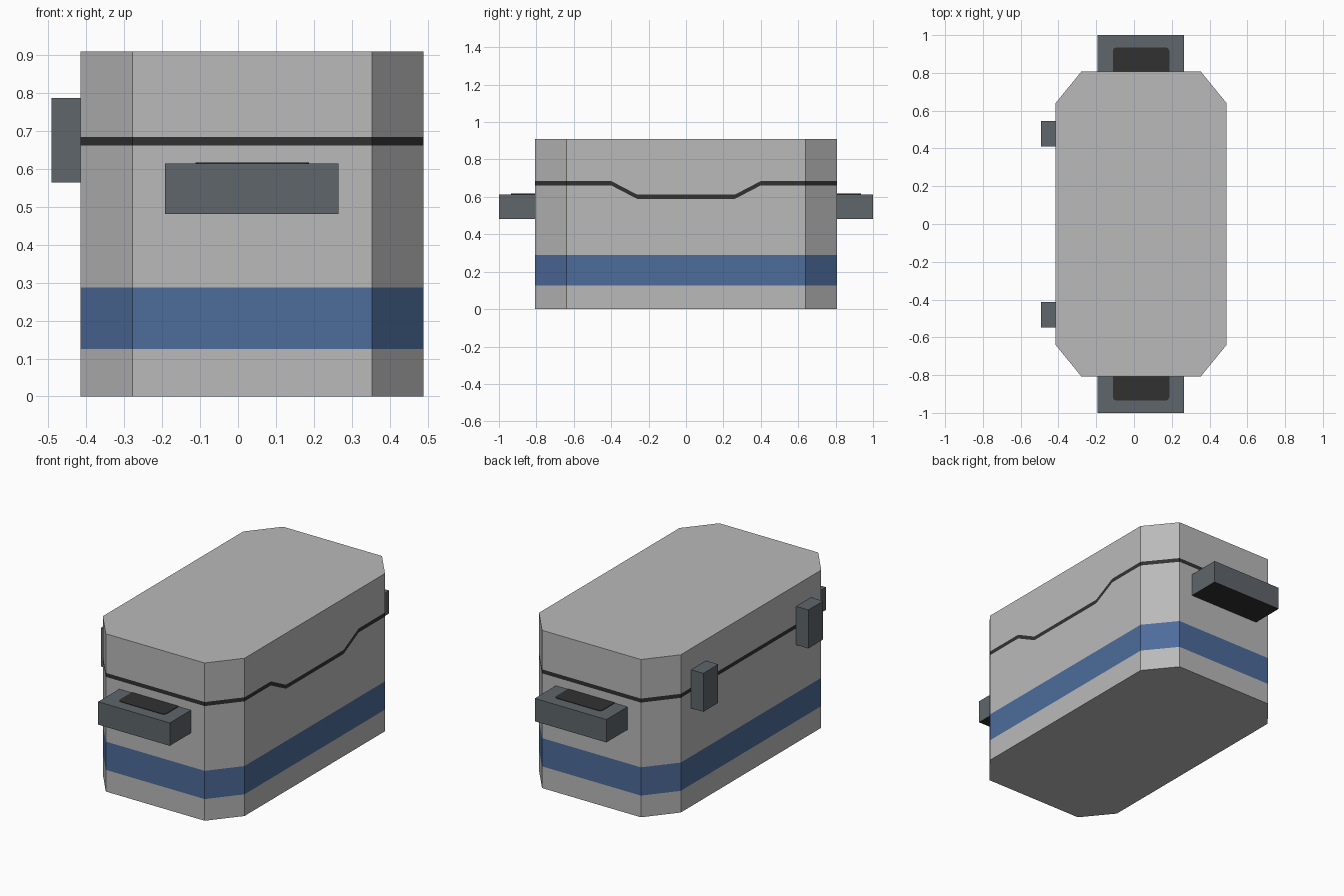
import bpy, bmesh

if "Cube" in bpy.data.objects:
    bpy.data.objects.remove(bpy.data.objects["Cube"])

def material(name, rgb):
    m = bpy.data.materials.new(name)
    m.diffuse_color = (*rgb, 1)
    m.use_nodes = True
    m.node_tree.nodes["Principled BSDF"].inputs["Base Color"].default_value = m.diffuse_color
    return m

GREY = material("light grey", (0.49, 0.49, 0.49))
BLUE = material("blue stripe", (0.074, 0.15, 0.328))
SLATE = material("slate grey", (0.114, 0.133, 0.147))
DARK = material("near black", (0.032, 0.031, 0.031))

def finish(name, bm, mats):
    bmesh.ops.recalc_face_normals(bm, faces=bm.faces[:])
    me = bpy.data.meshes.new(name)
    bm.to_mesh(me)
    bm.free()
    for m in mats:
        me.materials.append(m)
    ob = bpy.data.objects.new(name, me)
    bpy.context.collection.objects.link(ob)
    return ob

def box(name, x0, x1, y0, y1, z0, z1, mats):
    bm = bmesh.new()
    bmesh.ops.create_cube(bm, size=1)
    for v in bm.verts:
        v.co = (x0 + (v.co.x + 0.5) * (x1 - x0),
                y0 + (v.co.y + 0.5) * (y1 - y0),
                z0 + (v.co.z + 0.5) * (z1 - z0))
    bm.normal_update()
    if len(mats) > 1:                      # second colour goes underneath
        for f in bm.faces:
            f.material_index = int(f.normal.z < -0.5)
    return finish(name, bm, mats)

# Chamfered cooler body; the right side has extra points where the lid seam dips
X0, X1, Y = -0.415, 0.49, 0.808
CX, CY = 0.137, 0.168
SEAM, DIP = 0.673, 0.601
outline = [(X0 + CX, -Y, SEAM), (X1 - CX, -Y, SEAM), (X1, -Y + CY, SEAM),
           (X1, -0.40, SEAM), (X1, -0.262, DIP), (X1, 0.262, DIP), (X1, 0.40, SEAM),
           (X1, Y - CY, SEAM), (X1 - CX, Y, SEAM), (X0 + CX, Y, SEAM),
           (X0, Y - CY, SEAM), (X0, -Y + CY, SEAM)]
levels = [lambda s: 0.0, lambda s: 0.125, lambda s: 0.288,
          lambda s: s - 0.0115, lambda s: s + 0.0115, lambda s: 0.91]
band_colour = [0, 1, 0, 2, 0]

bm = bmesh.new()
rings = [[bm.verts.new((x, y, h(s))) for x, y, s in outline] for h in levels]
n = len(outline)
for k, colour in enumerate(band_colour):
    for i in range(n):
        j = (i + 1) % n
        f = bm.faces.new((rings[k][i], rings[k][j], rings[k + 1][j], rings[k + 1][i]))
        f.material_index = colour
bm.faces.new(rings[0][::-1])
bm.faces.new(rings[-1])
finish("cooler_body", bm, [GREY, BLUE, DARK])

for side, label in ((-1, "front"), (1, "back")):
    # Carry handle with dark underside
    ya, yb = sorted((side * Y, side * 1.0))
    box(label + "_handle", -0.192, 0.265, ya, yb, 0.482, 0.614, [SLATE, DARK])
    # Dark grip patch on top of the handle
    bm = bmesh.new()
    a, b, yo, c = -0.112, 0.187, 0.935, 0.018
    pts = [(a, Y), (b, Y), (b, yo - c), (b - c * 0.3, yo - c * 0.3), (b - c, yo),
           (a + c, yo), (a + c * 0.3, yo - c * 0.3), (a, yo - c)]
    face = bm.faces.new([bm.verts.new((x, side * y, 0.613)) for x, y in pts])
    ext = bmesh.ops.extrude_face_region(bm, geom=[face])["geom"]
    for v in ext:
        if isinstance(v, bmesh.types.BMVert):
            v.co.z = 0.617
    finish(label + "_handle_grip", bm, [DARK])
    # Lid hinge on the left side
    yc = 0.477 if side > 0 else -0.48
    box(label + "_hinge", -0.492, X0, yc - 0.068, yc + 0.068, 0.565, 0.787, [SLATE])
